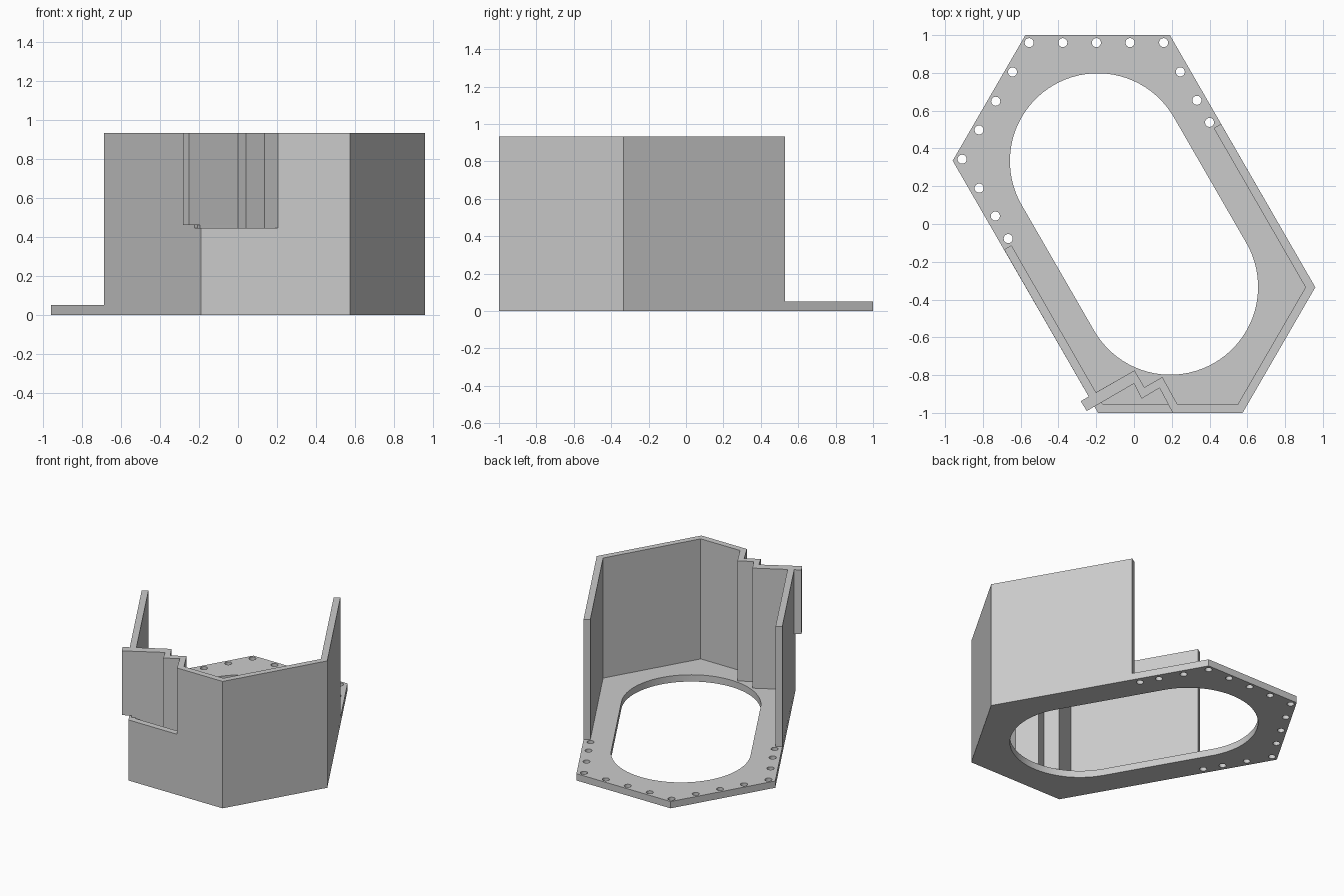
import bpy, bmesh, math

if "Cube" in bpy.data.objects:
    bpy.data.objects.remove(bpy.data.objects["Cube"])

grey = bpy.data.materials.new("light grey")
grey.diffuse_color = (0.6, 0.6, 0.6, 1)
grey.use_nodes = True
grey.node_tree.nodes["Principled BSDF"].inputs["Base Color"].default_value = grey.diffuse_color


def prism(name, loops, z0, z1):
    """Upright solid from an outline plus optional hole outlines."""
    bm = bmesh.new()
    rims = ([], [])
    for loop in loops:
        low = [bm.verts.new((x, y, z0)) for x, y in loop]
        top = [bm.verts.new((x, y, z1)) for x, y in loop]
        n = len(loop)
        for i in range(n):
            j = (i + 1) % n
            bm.faces.new((low[i], low[j], top[j], top[i]))
            rims[0].append(bm.edges.get((low[i], low[j])))
            rims[1].append(bm.edges.get((top[i], top[j])))
    for rim in rims:
        if len(loops) == 1:
            bmesh.ops.contextual_create(bm, geom=rim)
        else:
            bmesh.ops.triangle_fill(bm, edges=rim, use_beauty=True)
    bmesh.ops.recalc_face_normals(bm, faces=bm.faces[:])
    mesh = bpy.data.meshes.new(name)
    bm.to_mesh(mesh)
    bm.free()
    mesh.materials.append(grey)
    obj = bpy.data.objects.new(name, mesh)
    bpy.context.collection.objects.link(obj)
    return obj


def arc(cx, cy, r, start, sweep, n):
    return [(cx + r * math.cos(math.radians(start + sweep * i / n)),
             cy + r * math.sin(math.radians(start + sweep * i / n))) for i in range(n + 1)]


# Base plate: stretched hexagon with slanted slot and screw holes
hexagon = [(-.575, 1), (.19, 1), (.96, -.335), (.575, -1), (-.19, -1), (-.96, .335)]
slot = arc(-.192, .333, .465, 30, 180, 40) + arc(.192, -.333, .465, 210, 180, 40)
back_holes = [(-.555 + .178 * i, .96) for i in range(5)]
right_holes = [(.245, .805), (.333, .655), (.4, .538)]
left_holes = [(-.643, .805), (-.732, .65), (-.82, .498), (-.91, .343),
              (-.82, .19), (-.734, .042), (-.666, -.077)]
holes = [arc(x, y, .024, 0, 360, 24)[:-1] for x, y in back_holes + right_holes + left_holes]
base = prism("base_plate", [hexagon, slot] + holes, 0, .05)

# Tall wall around the front half
wall = prism("wall", [[(.461, .53), (.96, -.335), (.575, -1), (-.19, -1), (-.688, -.135),
                       (-.649, -.1125), (-.165, -.955), (.549, -.955), (.908, -.335),
                       (.422, .5075)]], .05, .932)

# Notch in the wall, in front of the zigzag panel
cutter = prism("notch_cutter", [[(-.44, -1.067), (0, -.812), (.047, -.893), (.135, -.868),
                                 (.205, -1), (.235, -1.06), (.235, -1.2), (-.44, -1.2)]],
               .445, 1.2)
cut = wall.modifiers.new("notch", 'BOOLEAN')
cut.operation = 'DIFFERENCE'
cut.solver = 'EXACT'
cut.object = cutter
bpy.context.view_layer.objects.active = wall
bpy.ops.object.modifier_apply(modifier=cut.name)
bpy.data.objects.remove(cutter)

# Zigzag panel: the upper part reaches out past the wall as a tab
outer = [(0, -.845), (.04, -.925), (.135, -.868), (.205, -1)]
inner = [(.23, -.955), (.15, -.81), (.055, -.865), (.003, -.775)]
prism("zigzag_lower", [[(-.195, -.957)] + outer + inner + [(-.22, -.902)]], .05, .46)
prism("zigzag_upper", [[(-.25, -.99)] + outer + inner + [(-.282, -.938)]], .46, .932)

# Smooth only the slot and hole walls
bpy.ops.object.select_all(action='DESELECT')
base.select_set(True)
bpy.context.view_layer.objects.active = base
bpy.ops.object.shade_smooth_by_angle(angle=math.radians(30))
